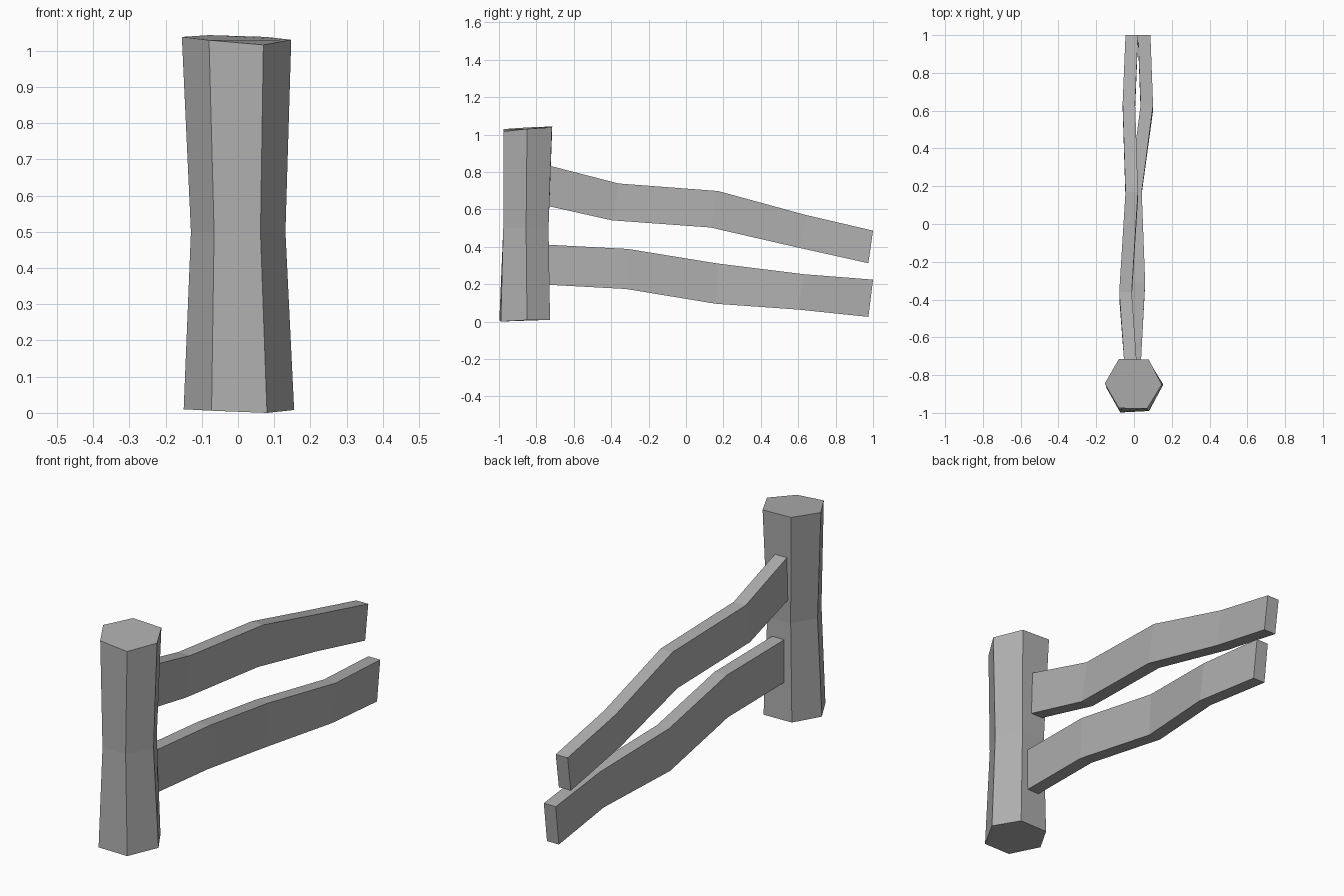
import bpy, bmesh

if "Cube" in bpy.data.objects:
    bpy.data.objects.remove(bpy.data.objects["Cube"])

# Dark grey timber
wood = bpy.data.materials.new("grey_wood")
wood.diffuse_color = (.43, .43, .43, 1)
wood.use_nodes = True
wood.node_tree.nodes["Principled BSDF"].inputs["Base Color"].default_value = wood.diffuse_color


def loft(name, rings):
    """Skin matching vertex rings and cap both ends, flat shaded."""
    bm = bmesh.new()
    vs = [[bm.verts.new(p) for p in ring] for ring in rings]
    n = len(vs[0])
    for a, b in zip(vs, vs[1:]):
        for i in range(n):
            j = (i + 1) % n
            bm.faces.new((a[i], a[j], b[j], b[i]))
    bm.faces.new(vs[0][::-1])
    bm.faces.new(vs[-1])
    bmesh.ops.recalc_face_normals(bm, faces=bm.faces)
    mesh = bpy.data.meshes.new(name)
    bm.to_mesh(mesh)
    bm.free()
    mesh.materials.append(wood)
    obj = bpy.data.objects.new(name, mesh)
    bpy.context.collection.objects.link(obj)
    return obj


# Hexagonal post: waisted in the middle, with slightly uneven ends
loft("post", [
    [(-.15, -.86, .01), (-.073, -.998, .006), (.08, -.99, 0),
     (.155, -.85, .008), (.08, -.727, .009), (-.075, -.73, .01)],
    [(-.13, -.855, .5), (-.066, -.977, .5), (.062, -.977, .5),
     (.131, -.855, .5), (.065, -.735, .5), (-.065, -.735, .5)],
    [(-.155, -.845, 1.038), (-.08, -.975, 1.029), (.07, -.977, 1.016),
     (.147, -.85, 1.03), (.078, -.717, 1.038), (-.08, -.715, 1.043)],
])


def rail(name, stations):
    """Crooked plank; station = x centre, top y, top z, bottom y, bottom z."""
    w = .033
    loft(name, [[(x - w, yt, zt), (x + w, yt, zt),
                 (x + w, yb, zb), (x - w, yb, zb)]
                for x, yt, zt, yb, zb in stations])


# Two crooked sagging rails
rail("upper_rail", [
    (-.018, -.745, .837, -.745, .619),
    (-.045, -.36, .738, -.395, .541),
    (-.012, .17, .698, .13, .503),
    (-.027, .64, .57, .61, .393),
    (-.012, 1.0, .486, .975, .312),
])
rail("lower_rail", [
    (.003, -.745, .411, -.745, .197),
    (.026, -.31, .388, -.32, .174),
    (.008, .17, .31, .16, .095),
    (.068, .63, .253, .60, .064),
    (.054, 1.0, .224, .975, .025),
])
